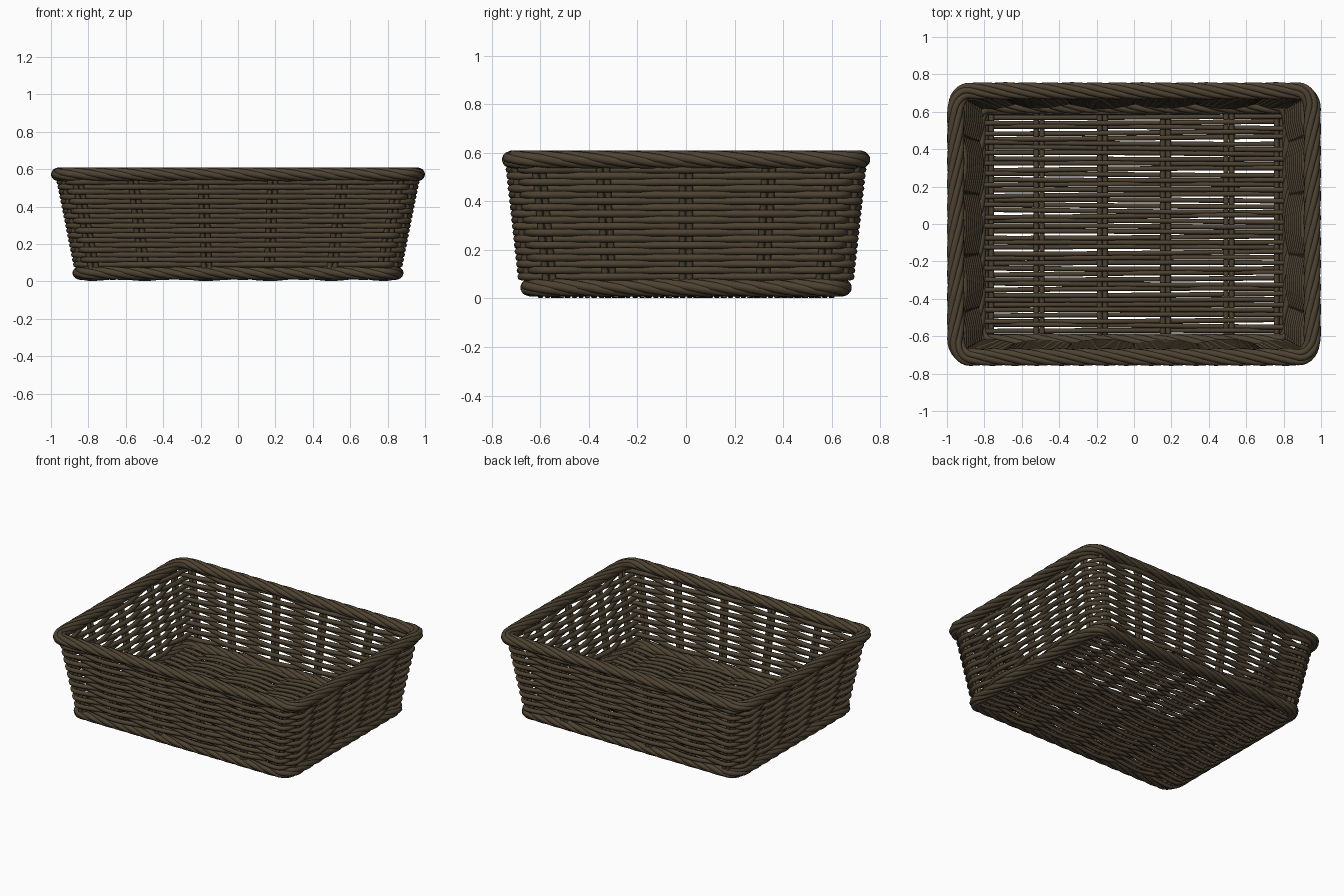
import bpy, math, random
from mathutils import Vector

if "Cube" in bpy.data.objects:
    bpy.data.objects.remove(bpy.data.objects["Cube"])

random.seed(4)
wicker = bpy.data.materials.new("dark brown wicker")
wicker.diffuse_color = (0.075, 0.055, 0.032, 1)
wicker.use_nodes = True
wicker.node_tree.nodes["Principled BSDF"].inputs["Base Color"].default_value = wicker.diffuse_color

FX = [-0.92, -0.6, -0.2, 0.2, 0.6, 0.92]   # stakes along front/back (fraction of half width)
FY = [-0.86, -0.485, 0, 0.485, 0.86]       # stakes along the sides


def anchors(hx, hy):
    """Stake positions and outward normals, counter-clockwise from front left."""
    a = [(Vector((f * hx, -hy)), Vector((0, -1))) for f in FX]
    a += [(Vector((hx, f * hy)), Vector((1, 0))) for f in FY]
    a += [(Vector((-f * hx, hy)), Vector((0, 1))) for f in FX]
    a += [(Vector((-hx, -f * hy)), Vector((-1, 0))) for f in FY]
    return a


def loop(hx, hy, sub):
    """Closed rounded rectangle: list of (point, normal, stake parameter)."""
    a, out = anchors(hx, hy), []
    for k, (p, n) in enumerate(a):
        q, m = a[(k + 1) % len(a)]
        for i in range(sub):
            f = i / sub
            if n == m:
                out.append((p.lerp(q, f), n, k + f))
            else:                           # quarter-ellipse corner
                d, t = q - p, f * math.pi / 2
                along = m * d.dot(m) * math.sin(t) + n * d.dot(n) * (1 - math.cos(t))
                nn = (n * math.cos(t) + m * math.sin(t)).normalized()
                out.append((p + along, nn, k + f))
    return out


def tubes(name, paths, radius, cyclic, res=2):
    """One mesh object made of round rods swept along the given paths."""
    cu = bpy.data.curves.new(name, 'CURVE')
    cu.dimensions = '3D'
    cu.bevel_depth = radius
    cu.bevel_resolution = res
    cu.use_fill_caps = True
    for path in paths:
        s = cu.splines.new('POLY')
        s.points.add(len(path) - 1)
        for pt, co in zip(s.points, path):
            pt.co = (*co, 1)
        s.use_cyclic_u = cyclic
        s.use_smooth = True
    cu.materials.append(wicker)
    ob = bpy.data.objects.new(name, cu)
    bpy.context.collection.objects.link(ob)
    bpy.ops.object.select_all(action='DESELECT')
    ob.select_set(True)
    bpy.context.view_layer.objects.active = ob
    bpy.ops.object.convert(target='MESH')
    return ob


def wall_size(z):
    return 0.825 + 0.2 * z, 0.645 + 0.11 * z


# woven wall rows, alternating inside and outside of the stakes
rows = []
for r in range(18):
    z = 0.09 + r * 0.0259
    sign = 1 if r % 2 else -1
    rows.append([(*(p + n * 0.024 * sign * math.cos(math.pi * t)), z)
                 for p, n, t in loop(*wall_size(z), 6)])
tubes("wall_weave", rows, 0.0155, True)

# paired upright stakes
stakes = []
low, high = anchors(*wall_size(0.04)), anchors(*wall_size(0.57))
for (p, n), (q, _) in zip(low, high):
    side = Vector((-n.y, n.x)) * 0.015
    for s in (-1, 1):
        stakes.append([(*(p + side * s), 0.04), (*(q + side * s), 0.57)])
tubes("upright_stakes", stakes, 0.0145, False)


def rope(name, hx, hy, z, turns=9, strands=6):
    """Twisted border of several strands."""
    base = loop(hx, hy, 8)
    s, dist = 0, []
    for i, (p, n, t) in enumerate(base):
        dist.append(s)
        s += (base[(i + 1) % len(base)][0] - p).length
    paths = []
    for j in range(strands):
        path = []
        for (p, n, t), d in zip(base, dist):
            a = 2 * math.pi * (turns * d / s + j / strands)
            path.append((*(p + n * 0.028 * math.cos(a)), z - 0.019 * math.sin(a)))
        paths.append(path)
    tubes(name, paths, 0.0185, True)


rope("top_rim", 0.953, 0.712, 0.572)
rope("bottom_rim", 0.838, 0.636, 0.045)

# floor: paired rods front to back, with rows woven across
rods = []
for f in FX:
    for s in (-1, 1):
        x = f * 0.845 + s * 0.015
        rods.append([(x, -0.63, 0.03), (x, 0.63, 0.03)])
tubes("floor_rods", rods, 0.0145, False)

floor = []
xs = [-0.82] + [-0.777 + i * 1.554 / 30 for i in range(31)] + [0.82]
N = 44
for r in range(N):
    y0 = -0.6 + 1.2 * r / (N - 1)
    sign = 1 if r % 2 else -1
    tilt, ph = random.uniform(-0.006, 0.006), random.uniform(0, 6.28)
    path = []
    for x in xs:
        k = 0
        pos = [f * 0.845 for f in FX]
        while k < 4 and x > pos[k + 1]:
            k += 1
        t = k + (x - pos[k]) / (pos[k + 1] - pos[k])
        y = y0 + tilt * x + 0.004 * math.sin(2 * x + ph)
        path.append((x, y, 0.031 + 0.018 * sign * math.cos(math.pi * t)))
    floor.append(path)
tubes("floor_weave", floor, 0.013, False, 1)
